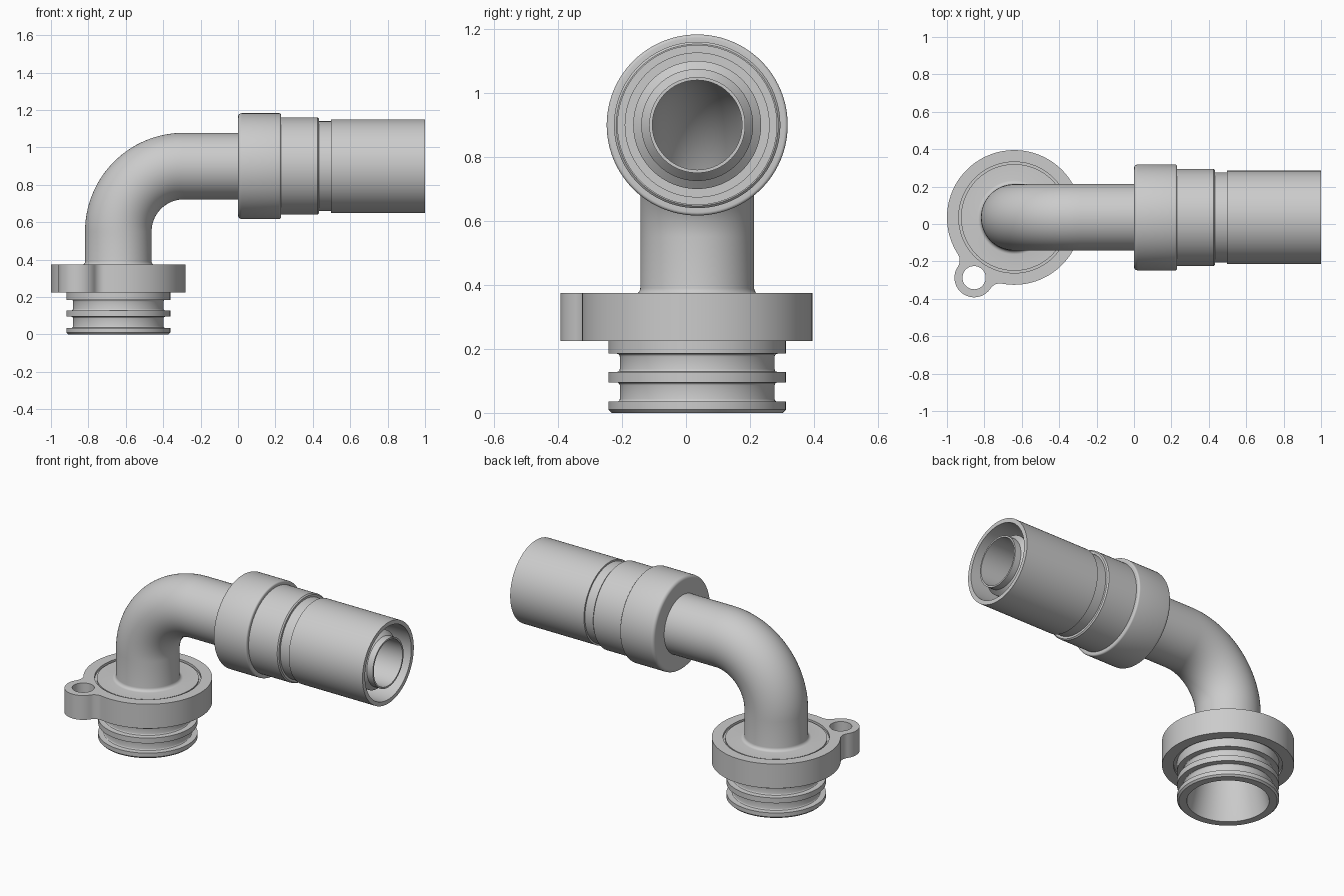
import bpy, bmesh
from math import sin, cos, pi, atan2, acos, hypot, radians
from mathutils import Vector

if "Cube" in bpy.data.objects:
    bpy.data.objects.remove(bpy.data.objects["Cube"])

AXIS_X, AXIS_Y = -0.64, 0.035      # vertical axis of the spigot
BEND, RISE = 0.35, 0.55            # bend radius and height where it starts
SEGMENTS = 96

grey = bpy.data.materials.new("light_grey_metal")
grey.use_nodes = True
COLOUR = (0.6, 0.6, 0.6, 1)
grey.diffuse_color = COLOUR
grey.node_tree.nodes["Principled BSDF"].inputs["Base Color"].default_value = COLOUR


def finish(name, bm):
    """Turn a bmesh into a smooth shaded, coloured object."""
    bmesh.ops.recalc_face_normals(bm, faces=bm.faces)
    mesh = bpy.data.meshes.new(name)
    bm.to_mesh(mesh)
    bm.free()
    mesh.materials.append(grey)
    obj = bpy.data.objects.new(name, mesh)
    bpy.context.scene.collection.objects.link(obj)
    bpy.ops.object.select_all(action="DESELECT")
    obj.select_set(True)
    bpy.context.view_layer.objects.active = obj
    bpy.ops.object.shade_smooth_by_angle(angle=radians(30))
    return obj


def ring_point(s, r, u):
    """Point at distance s along the pipe path, radius r, angle u."""
    turn = min(max((s - RISE) / BEND, 0), pi / 2)
    along = s if s < RISE else RISE
    beyond = max(s - RISE - BEND * pi / 2, 0)
    centre = Vector((AXIS_X + BEND - BEND * cos(turn) + beyond, AXIS_Y,
                     along + BEND * sin(turn)))
    normal = Vector((-cos(turn), 0, sin(turn)))
    return centre + r * (cos(u) * normal + sin(u) * Vector((0, 1, 0)))


def pipe_part(name, profile):
    """Sweep a closed (distance, radius) profile around the pipe path."""
    bm = bmesh.new()
    rings = [[bm.verts.new(ring_point(s, r, 2 * pi * i / SEGMENTS))
              for i in range(SEGMENTS)] for s, r in profile]
    for a, b in zip(rings, rings[1:] + rings[:1]):
        for i in range(SEGMENTS):
            j = (i + 1) % SEGMENTS
            bm.faces.new((a[i], a[j], b[j], b[i]))
    return finish(name, bm)


def path_at(x):
    """Distance along the path for a station x on the horizontal run."""
    return RISE + BEND * pi / 2 + x - (AXIS_X + BEND)


def arc(cx, cy, r, start, end, steps):
    return [(cx + r * cos(start + (end - start) * i / steps),
             cy + r * sin(start + (end - start) * i / steps))
            for i in range(steps + 1)]


# Elbow body: grooved spigot, hub, bent pipe and hose nipple
RIB, GROOVE, PIPE, BORE = 0.278, 0.242, 0.178, 0.14


def seal_groove(low, high, f=0.009):
    """O-ring groove with filleted floor corners."""
    floor = []
    for a in (0, 30, 60, 90):
        t = radians(a)
        floor.append((low + f - f * cos(t), GROOVE + f - f * sin(t)))
    return ([(low, RIB)] + floor
            + [(low + high - s, r) for s, r in reversed(floor)] + [(high, RIB)])


bend_steps = [RISE + BEND * pi / 2 * i / 32 for i in range(33)]
neck = [(0.39 - 0.02 * cos(t), PIPE + 0.02 - 0.02 * sin(t))
        for t in (pi / 2 * i / 5 for i in range(6))]
body = [(0, 0.225), (0, 0.268), (0.01, RIB)]
body += seal_groove(0.035, 0.095) + seal_groove(0.128, 0.185)
body += [(0.24, RIB), (0.24, 0.297), (0.36, 0.297), (0.36, 0.285), (0.37, 0.285)]
body += neck + [(s, PIPE) for s in bend_steps]
body += [(path_at(x), r) for x, r in (
    (0.3, PIPE), (0.5, PIPE), (0.5, 0.2), (0.84, 0.2), (0.86, 0.175),
    (0.93, 0.175), (0.96, 0.15), (1, 0.15), (1, BORE))]
body += [(s, BORE) for s in reversed(bend_steps)] + [(0.38, BORE)]
pipe_part("elbow_body", body)

# Crimp collar and hose sleeve
f = 0.02
steps = [pi / 2 * i / 5 for i in range(6)]
sleeve = [(0, 0.17)]
sleeve += [(f - f * cos(t), 0.283 - f + f * sin(t)) for t in steps]
sleeve += [(0.23 - 0.01 + 0.01 * sin(t), 0.273 + 0.01 * cos(t)) for t in steps]
sleeve += [(0.23, 0.26), (0.425, 0.26), (0.432, 0.253), (0.432, 0.24),
           (0.497, 0.24), (0.497, 0.25), (1, 0.25), (1, 0.225),
           (0.48, 0.225), (0.48, 0.17)]
pipe_part("hose_sleeve", [(path_at(x), r) for x, r in sleeve])

# Flange ring with a filleted bolt ear, drawn with the ear along local +x
R, EAR, FILLET, BOLT = 0.36, 0.105, 0.06, 0.062
ear_dx, ear_dy = -0.215, -0.322
reach, heading = hypot(ear_dx, ear_dy), atan2(ear_dy, ear_dx)
a, b = R + FILLET, EAR + FILLET
A = acos((a * a + reach * reach - b * b) / (2 * a * reach))
B = atan2(a * sin(A), a * cos(A) - reach)
fx, fy = a * cos(A), a * sin(A)
outline = arc(0, 0, R, A, 2 * pi - A, 96)
outline += arc(fx, -fy, FILLET, pi - A, pi - B, 10)[1:]
outline += arc(reach, 0, EAR, -B, B, 32)[1:]
outline += arc(fx, fy, FILLET, pi + B, pi + A, 10)[1:-1]
loops = [outline, arc(0, 0, 0.297, 0, 2 * pi, 96)[:-1],
         arc(reach, 0, BOLT, 0, 2 * pi, 40)[:-1]]

curve = bpy.data.curves.new("flange_outline", "CURVE")
curve.dimensions, curve.fill_mode, curve.extrude = "2D", "BOTH", 0.075
for loop in loops:
    spline = curve.splines.new("POLY")
    spline.points.add(len(loop) - 1)
    for point, (x, y) in zip(spline.points, loop):
        point.co = (x, y, 0, 1)
    spline.use_cyclic_u = True
helper = bpy.data.objects.new("flange_outline", curve)
bpy.context.scene.collection.objects.link(helper)
bpy.context.view_layer.update()
solid = bpy.data.meshes.new_from_object(
    helper.evaluated_get(bpy.context.evaluated_depsgraph_get()))
bm = bmesh.new()
bm.from_mesh(solid)
bpy.data.objects.remove(helper)
bpy.data.meshes.remove(solid)
bmesh.ops.remove_doubles(bm, verts=bm.verts, dist=0.0002)
flange = finish("flange_ring", bm)
flange.location = (AXIS_X, AXIS_Y, 0.3)
flange.rotation_euler.z = heading
